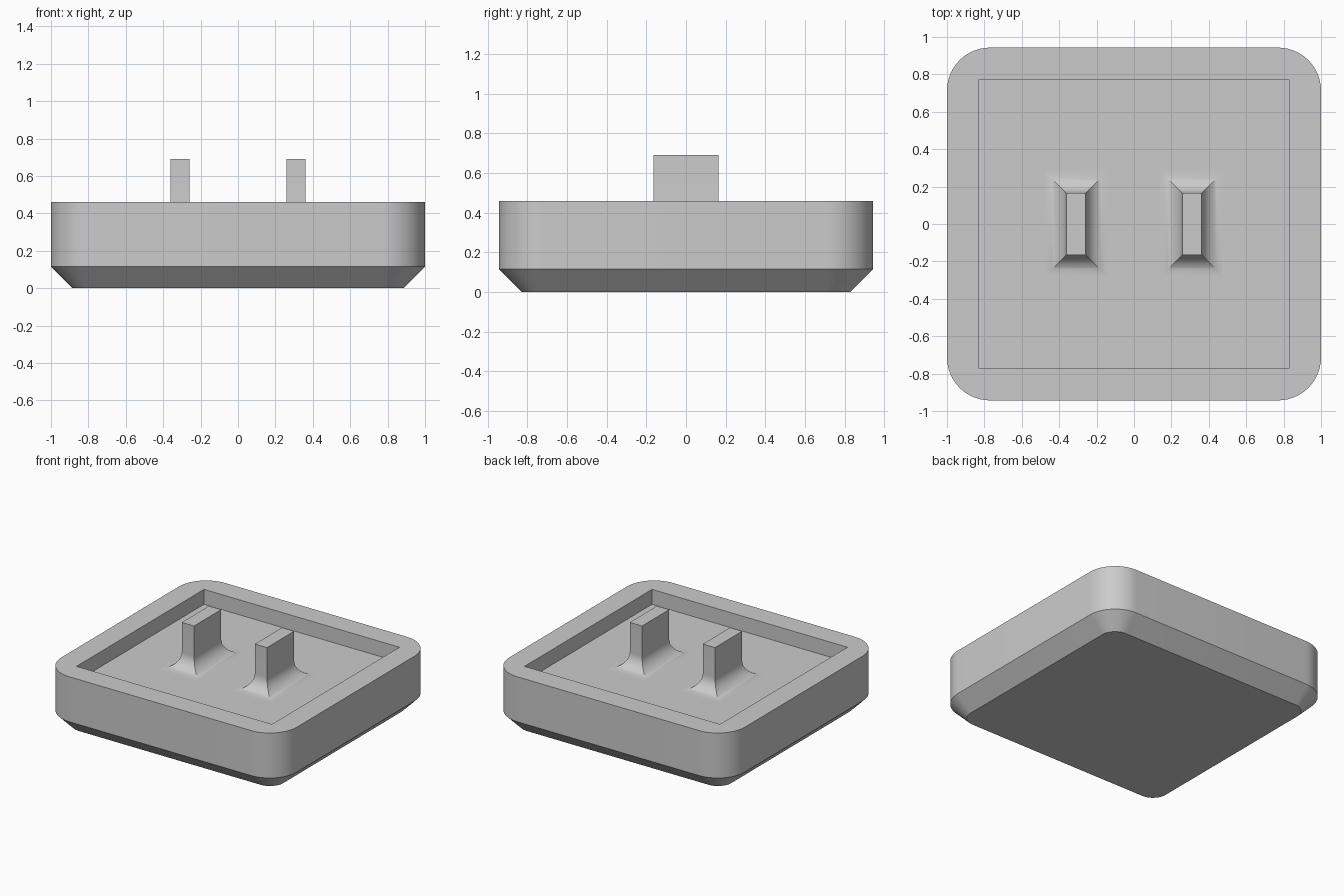
import bpy, bmesh, math

cube = bpy.data.objects.get("Cube")
if cube:
    bpy.data.objects.remove(cube, do_unlink=True)

# Single flat grey
grey = bpy.data.materials.new("plain grey")
grey.use_nodes = True
colour = (0.6, 0.6, 0.6, 1)
grey.diffuse_color = colour
grey.node_tree.nodes["Principled BSDF"].inputs["Base Color"].default_value = colour

STEP = 0.115          # chamfer size, recess depth and fillet radius
RIM, TOP = 0.46, 0.69
FLOOR = RIM - STEP


def ring(bm, hx, hy, radius, z, segments, cx=0):
    """Rounded rectangle of vertices; a zero radius gives square corners."""
    verts = []
    for corner, (sx, sy) in enumerate([(1, 1), (-1, 1), (-1, -1), (1, -1)]):
        for i in range(segments + 1):
            a = math.pi / 2 * (corner + (i / segments if segments else 0))
            verts.append(bm.verts.new((cx + sx * (hx - radius) + radius * math.cos(a),
                                       sy * (hy - radius) + radius * math.sin(a), z)))
    return verts


def loft(name, levels, segments, cx=0, cap_start=True):
    """Skin a stack of (half x, half y, corner radius, z) rings."""
    bm = bmesh.new()
    rings = [ring(bm, *level, segments, cx) for level in levels]
    count = len(rings[0])
    for low, high in zip(rings, rings[1:]):
        for i in range(count):
            j = (i + 1) % count
            bm.faces.new((low[i], low[j], high[j], high[i]))
    if cap_start:
        bm.faces.new(rings[0][::-1])
    bm.faces.new(rings[-1])
    bmesh.ops.remove_doubles(bm, verts=bm.verts, dist=1e-5)
    mesh = bpy.data.meshes.new(name)
    bm.to_mesh(mesh)
    bm.free()
    mesh.materials.append(grey)
    obj = bpy.data.objects.new(name, mesh)
    bpy.context.collection.objects.link(obj)
    bpy.ops.object.select_all(action='DESELECT')
    obj.select_set(True)
    bpy.context.view_layer.objects.active = obj
    bpy.ops.object.shade_smooth_by_angle(angle=math.radians(30))
    return obj


# Tray: chamfered base, rounded walls, flat rim and square recess
hx, hy, radius = 1.0, 0.943, 0.23
loft("tray", [
    (hx - STEP, hy - STEP, radius - STEP, 0),
    (hx, hy, radius, STEP),
    (hx, hy, radius, RIM),
    (0.83, 0.773, 0, RIM),
    (0.83, 0.773, 0, FLOOR),
], 14)

# Two upright blades flaring into the recess floor
blade_x, blade_y, steps = 0.052, 0.165, 14
flare = []
for i in range(steps + 1):
    a = math.pi / 2 * i / steps
    grow = STEP * (1 - math.sin(a))
    flare.append((blade_x + grow, blade_y + grow, 0, FLOOR + STEP * (1 - math.cos(a))))
for name, side in (("left_blade", 1), ("right_blade", -1)):
    loft(name, flare + [(blade_x, blade_y, 0, TOP)], 0, side * 0.31, cap_start=False)
